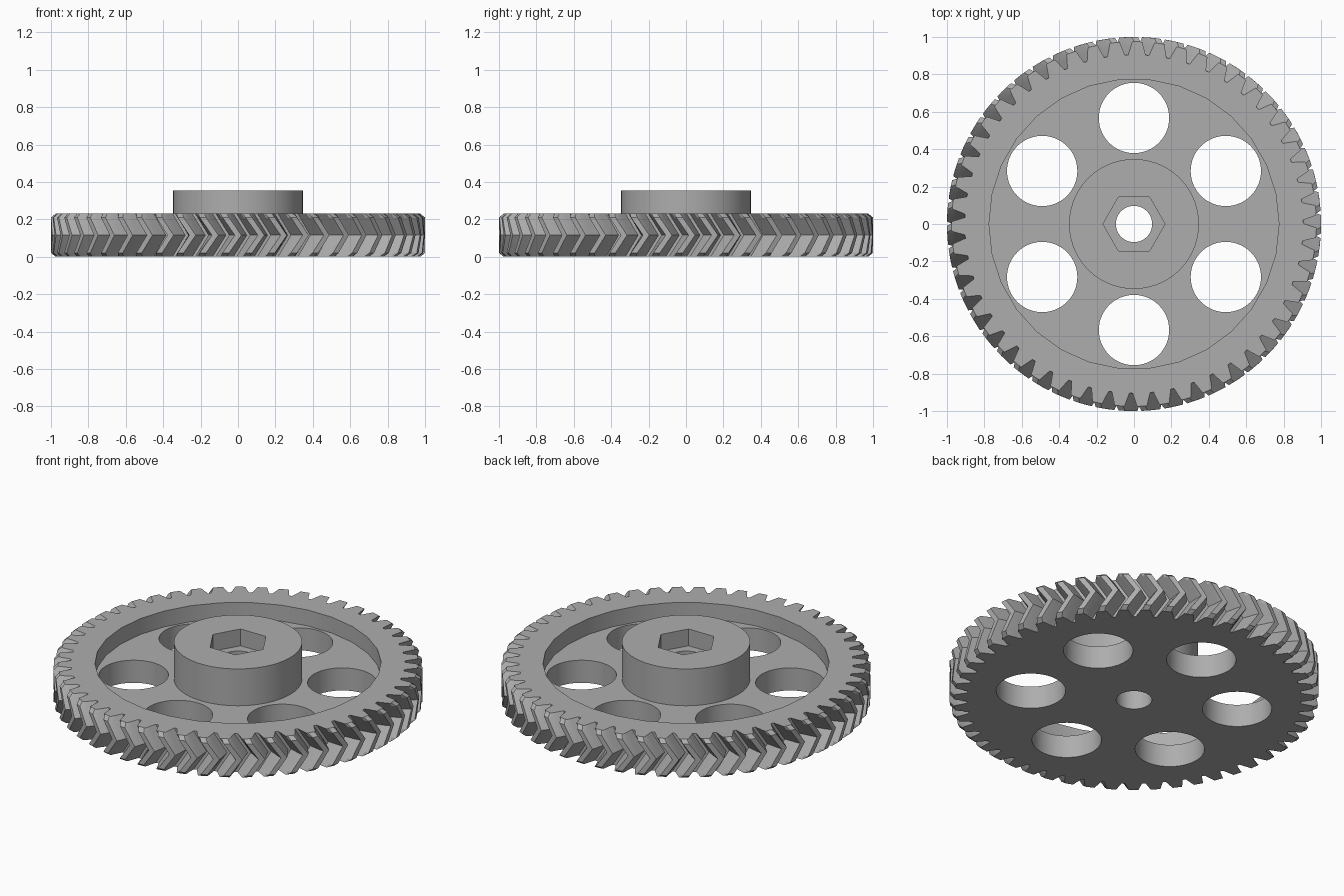
import bpy, bmesh, math

cube = bpy.data.objects.get("Cube")
if cube:
    bpy.data.objects.remove(cube, do_unlink=True)

TEETH = 51
PITCH = math.tau / TEETH
HEIGHT = 0.23
WEB = 0.135
HUB_TOP = 0.355
TWIST = 0.08                 # tooth shift from mid plane to each face
PHASE = math.radians(1.8)

grey = bpy.data.materials.new("plain grey")
grey.use_nodes = True
colour = (0.42, 0.42, 0.42, 1)
grey.diffuse_color = colour
grey.node_tree.nodes["Principled BSDF"].inputs["Base Color"].default_value = colour


def loft(name, rings):
    """Closed solid through a stack of equal-sized rings of points."""
    bm = bmesh.new()
    layers = [[bm.verts.new(p) for p in ring] for ring in rings]
    n = len(layers[0])
    for low, high in zip(layers, layers[1:]):
        for i in range(n):
            j = (i + 1) % n
            bm.faces.new((low[i], low[j], high[j], high[i]))
    bm.faces.new(layers[0][::-1])
    bm.faces.new(layers[-1])
    mesh = bpy.data.meshes.new(name)
    bm.to_mesh(mesh)
    bm.free()
    mesh.materials.append(grey)
    obj = bpy.data.objects.new(name, mesh)
    bpy.context.collection.objects.link(obj)
    return obj


def prism(name, radius, z0, z1, sides, x=0, y=0):
    def ring(z):
        return [(x + radius * math.cos(math.tau * i / sides),
                 y + radius * math.sin(math.tau * i / sides), z) for i in range(sides)]
    return loft(name, [ring(z0), ring(z1)])


def cut(target, cutter):
    """Subtract the cutter and discard it."""
    mod = target.modifiers.new("cut", 'BOOLEAN')
    mod.operation = 'DIFFERENCE'
    mod.solver = 'EXACT'
    mod.object = cutter
    bpy.context.view_layer.objects.active = target
    bpy.ops.object.modifier_apply(modifier=mod.name)
    bpy.data.objects.remove(cutter, do_unlink=True)


# Tooth outline: (fraction of pitch, radius), mirrored about the tooth centre
half = [(-0.42, 0.905), (-0.30, 0.945), (-0.22, 0.975), (-0.14, 1.0)]
tooth = half + [(-f, r) for f, r in reversed(half)]


def gear_ring(z, limit):
    turn = PHASE - TWIST * abs(z / HEIGHT * 2 - 1)
    points = []
    for k in range(TEETH):
        for f, r in tooth:
            a = (k + f) * PITCH + turn
            r = min(r, limit)
            points.append((r * math.cos(a), r * math.sin(a), z))
    return points


# Herringbone wheel with chamfered tooth ends
chamfer = 0.02
wheel = loft("gear_wheel", [
    gear_ring(0, 0.975), gear_ring(chamfer, 1), gear_ring(HEIGHT / 2, 1),
    gear_ring(HEIGHT - chamfer, 1), gear_ring(HEIGHT, 0.975)])

# Recessed web, lightening holes and shaft bore
cut(wheel, prism("recess_cutter", 0.775, WEB, 0.5, 30))
for k in range(6):
    a = math.radians(30 + 60 * k)
    cut(wheel, prism("hole_cutter", 0.188, -0.1, 0.5, 64,
                     0.567 * math.cos(a), 0.567 * math.sin(a)))
cut(wheel, prism("bore_cutter", 0.097, -0.1, 0.5, 48))

# Hub with hexagonal nut pocket
hub = prism("hub", 0.347, WEB, HUB_TOP, 96)
cut(hub, prism("bore_cutter", 0.097, 0, 0.5, 48))
cut(hub, prism("nut_pocket_cutter", 0.166, HUB_TOP - 0.1, 0.5, 6))

# Smooth round walls, keep edges sharp
bpy.ops.object.select_all(action='DESELECT')
for obj in (wheel, hub):
    obj.select_set(True)
bpy.context.view_layer.objects.active = wheel
bpy.ops.object.shade_smooth_by_angle(angle=math.radians(25))
